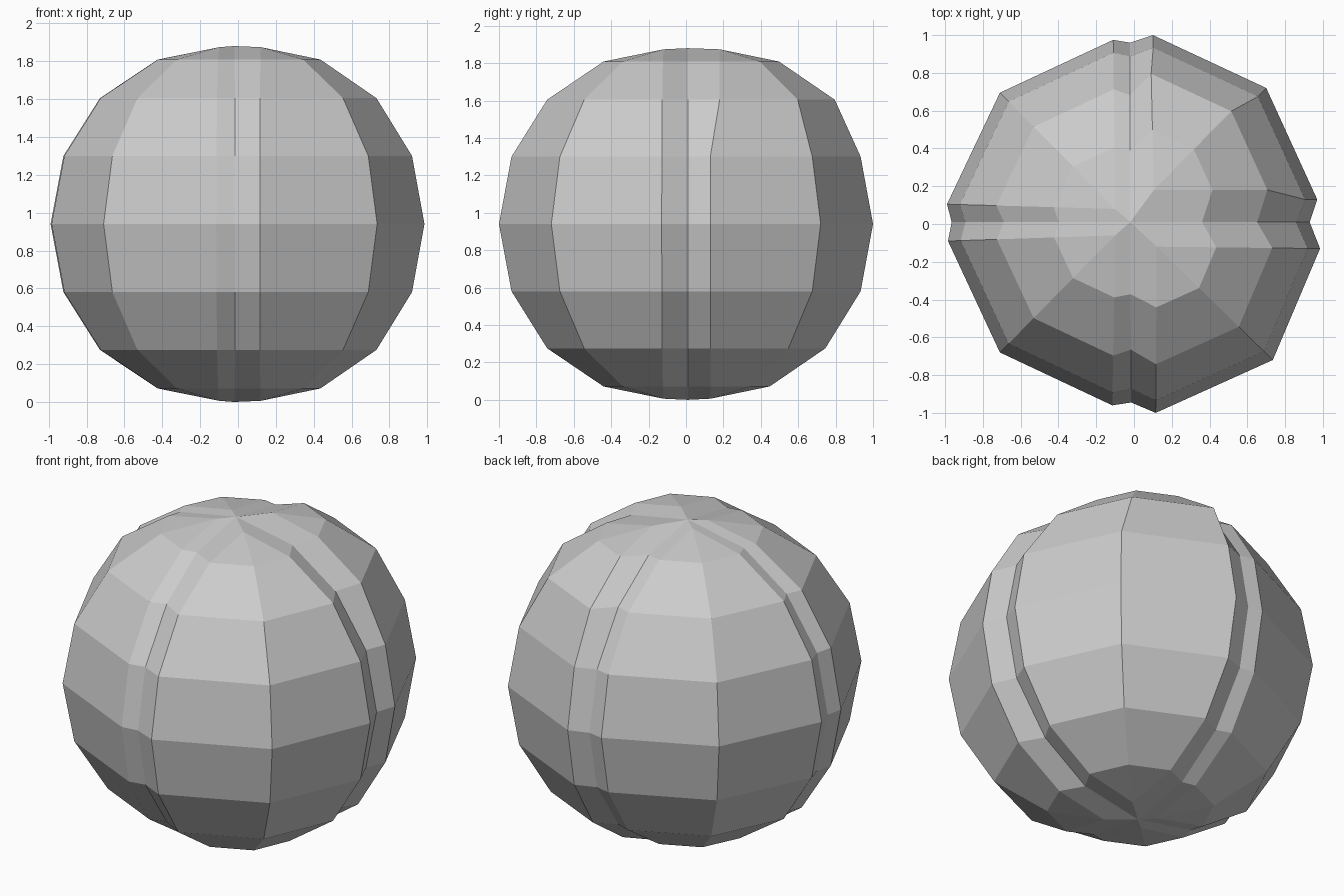
import bpy, bmesh, math

if "Cube" in bpy.data.objects:
    bpy.data.objects.remove(bpy.data.objects["Cube"], do_unlink=True)

grey = bpy.data.materials.new("plain grey")
grey.use_nodes = True
colour = (0.6, 0.6, 0.6, 1)
grey.diffuse_color = colour
grey.node_tree.nodes["Principled BSDF"].inputs["Base Color"].default_value = colour

RADIUS_Z = 0.94
STEPS = 8

# Four bulging lobes, counter-clockwise: inner tip, three equator points, shift of the upper rings
lobes = [
    ((0.12, 0.13), [(0.97, 0.13), (0.70, 0.72), (0.10, 1.0)], (-0.015, 0.05)),
    ((-0.10, 0.08), [(-0.11, 0.975), (-0.71, 0.695), (-0.99, 0.105)], (0, 0)),
    ((-0.10, -0.06), [(-0.985, -0.09), (-0.71, -0.68), (-0.115, -0.96)], (0, 0)),
    ((0.12, -0.12), [(0.115, -1.0), (0.735, -0.72), (0.985, -0.13)], (0, 0)),
]
# Groove floor following each lobe
grooves = [(-0.02, 0.96), (-0.965, 0.01), (-0.015, -0.945), (0.93, 0.01)]
centre = (-0.02, 0.01)

# Each meridian: pole position, equator position, shift, ring factor nearest the pole
meridians = []
for (tip, points, shift), floor in zip(lobes, grooves):
    meridians += [(tip, p, shift, 0.365) for p in points]
    meridians.append((centre, floor, (0, 0), 0.4))

bm = bmesh.new()
rings = []
for k in range(STEPS + 1):
    angle = math.pi * k / STEPS
    z = RADIUS_Z * (1 - math.cos(angle))
    ring = []
    for pole, equator, shift, first in meridians:
        f = first if k in (1, STEPS - 1) else math.sin(angle)
        s = 1 if k >= STEPS - 2 else 0
        ring.append(bm.verts.new([p + (e - p) * f + d * s
                                  for p, e, d in zip(pole, equator, shift)] + [z]))
    rings.append(ring)

# Faces between neighbouring rings
count = len(meridians)
for low, high in zip(rings, rings[1:]):
    for i in range(count):
        j = (i + 1) % count
        bm.faces.new((low[i], low[j], high[j], high[i]))

# Close the poles, where each meridian meets its tip or the centre
bmesh.ops.remove_doubles(bm, verts=bm.verts, dist=0.0005)
bmesh.ops.holes_fill(bm, edges=[e for e in bm.edges if e.is_boundary])
bm.verts.ensure_lookup_table()
tips = [t for t, p, s in lobes]
for z, lift in ((0, False), (2 * RADIUS_Z, True)):
    for v in bm.verts:
        if abs(v.co.z - z) < 0.001 and (v.co.xy.length > 0.05):
            v.co.z += -0.006 if lift else 0.006
bmesh.ops.recalc_face_normals(bm, faces=bm.faces)

mesh = bpy.data.meshes.new("lobed_ball")
bm.to_mesh(mesh)
bm.free()
mesh.materials.append(grey)
ball = bpy.data.objects.new("lobed_ball", mesh)
bpy.context.collection.objects.link(ball)
